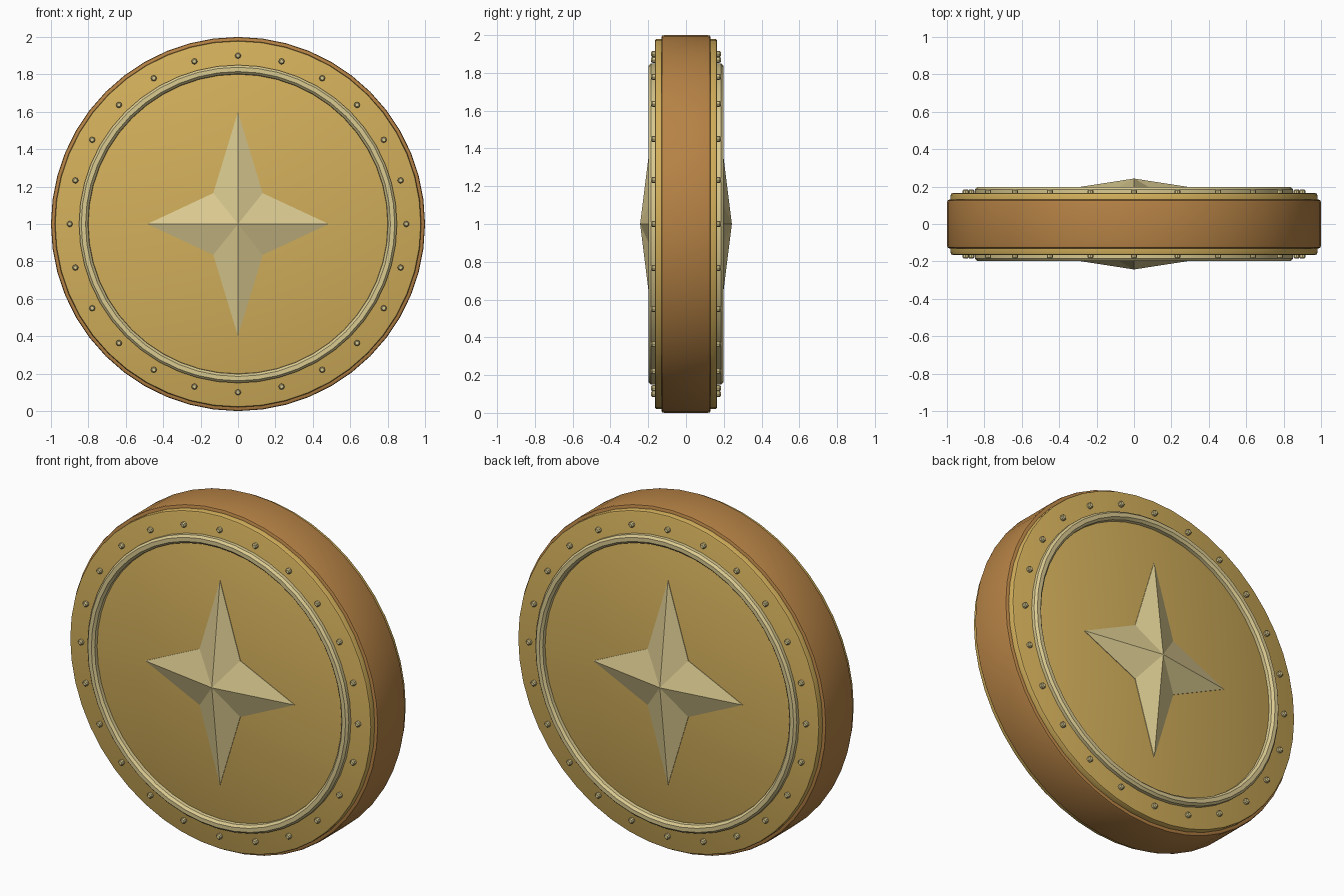
import bpy, bmesh
from math import sin, cos, pi
from mathutils import Vector, Matrix

if "Cube" in bpy.data.objects:
    bpy.data.objects.remove(bpy.data.objects["Cube"])

CENTRE = Vector((0, 0, 1))


def material(name, colour):
    m = bpy.data.materials.new(name)
    m.use_nodes = True
    m.diffuse_color = (*colour, 1)
    m.node_tree.nodes["Principled BSDF"].inputs["Base Color"].default_value = (*colour, 1)
    return m


gold = material("gold", (0.65, 0.43, 0.105))
bronze = material("bronze", (0.47, 0.225, 0.06))
cream = material("pale gold", (0.70, 0.59, 0.28))


def lathe(bm, profile, segments, centre=CENTRE, closed=False):
    """Spin a (radius, y) profile around an axis parallel to y."""
    verts = [bm.verts.new(centre + Vector((r, y, 0))) for r, y in profile]
    pairs = list(zip(verts, verts[1:]))
    if closed:
        pairs.append((verts[-1], verts[0]))
    edges = [bm.edges.new(p) for p in pairs]
    bmesh.ops.spin(bm, geom=verts + edges, cent=centre, axis=(0, 1, 0),
                   angle=2 * pi, steps=segments, use_duplicate=False)
    bmesh.ops.remove_doubles(bm, verts=bm.verts[:], dist=0.0001)


def finish(bm, name, mat, smooth=True):
    bmesh.ops.recalc_face_normals(bm, faces=bm.faces[:])
    mesh = bpy.data.meshes.new(name)
    bm.to_mesh(mesh)
    bm.free()
    mesh.materials.append(mat)
    obj = bpy.data.objects.new(name, mesh)
    bpy.context.collection.objects.link(obj)
    if smooth:
        bpy.ops.object.select_all(action="DESELECT")
        obj.select_set(True)
        bpy.context.view_layer.objects.active = obj
        bpy.ops.object.shade_smooth_by_angle(angle=pi / 6)
    return obj


# Coin body with softened edges
half = [(0.98, 0.125), (0.98, 0.155), (0.977, 0.162), (0.97, 0.165), (0, 0.165)]
bm = bmesh.new()
lathe(bm, [(r, -y) for r, y in reversed(half)] + half, 48)
finish(bm, "coin_body", gold)

# Outer band around the edge
half = [(1, 0.115), (0.997, 0.126), (0.988, 0.13), (0.95, 0.13)]
bm = bmesh.new()
lathe(bm, [(r, -y) for r, y in reversed(half)] + half, 48, closed=True)
finish(bm, "edge_band", bronze)

for side, label in ((-1, "front"), (1, "back")):
    # Raised ring
    ring = [(0.85, 0.16), (0.85, 0.185), (0.838, 0.198),
            (0.815, 0.198), (0.802, 0.185), (0.80, 0.16)]
    bm = bmesh.new()
    lathe(bm, [(r, side * y) for r, y in ring], 48, closed=True)
    finish(bm, label + "_ring", cream)

    # Rivets between the ring and the edge
    rivet = [(0, 0.16), (0.016, 0.16), (0.016, 0.178), (0.010, 0.185), (0, 0.185)]
    bm = bmesh.new()
    for i in range(24):
        a = 2 * pi * i / 24
        spot = CENTRE + Vector((0.9 * cos(a), 0, 0.9 * sin(a)))
        one = bmesh.new()
        lathe(one, [(r, side * y) for r, y in rivet], 8, spot)
        temp = bpy.data.meshes.new("rivet")
        one.to_mesh(temp)
        one.free()
        bm.from_mesh(temp)
        bpy.data.meshes.remove(temp)
    finish(bm, label + "_rivets", cream)

    # Faceted four-pointed star
    bm = bmesh.new()
    outline = []
    for sx, sz, vertical in ((1, 1, False), (-1, 1, True), (-1, -1, False), (1, -1, True)):
        tip = (0, sz * 0.6) if vertical else (sx * 0.485, 0)
        outline += [tip, (sx * 0.132, sz * 0.165)]
    # order: right tip, corner, top tip, corner, left tip, corner, bottom tip, corner
    base = [bm.verts.new(CENTRE + Vector((x, side * 0.168, z))) for x, z in outline]
    foot = [bm.verts.new(CENTRE + Vector((x, side * 0.16, z))) for x, z in outline]
    apex = bm.verts.new(CENTRE + Vector((0, side * 0.243, 0)))
    for i in range(8):
        j = (i + 1) % 8
        bm.faces.new((base[i], base[j], apex))
        bm.faces.new((foot[i], foot[j], base[j], base[i]))
    bm.faces.new(foot)
    finish(bm, label + "_star", cream, smooth=False)
